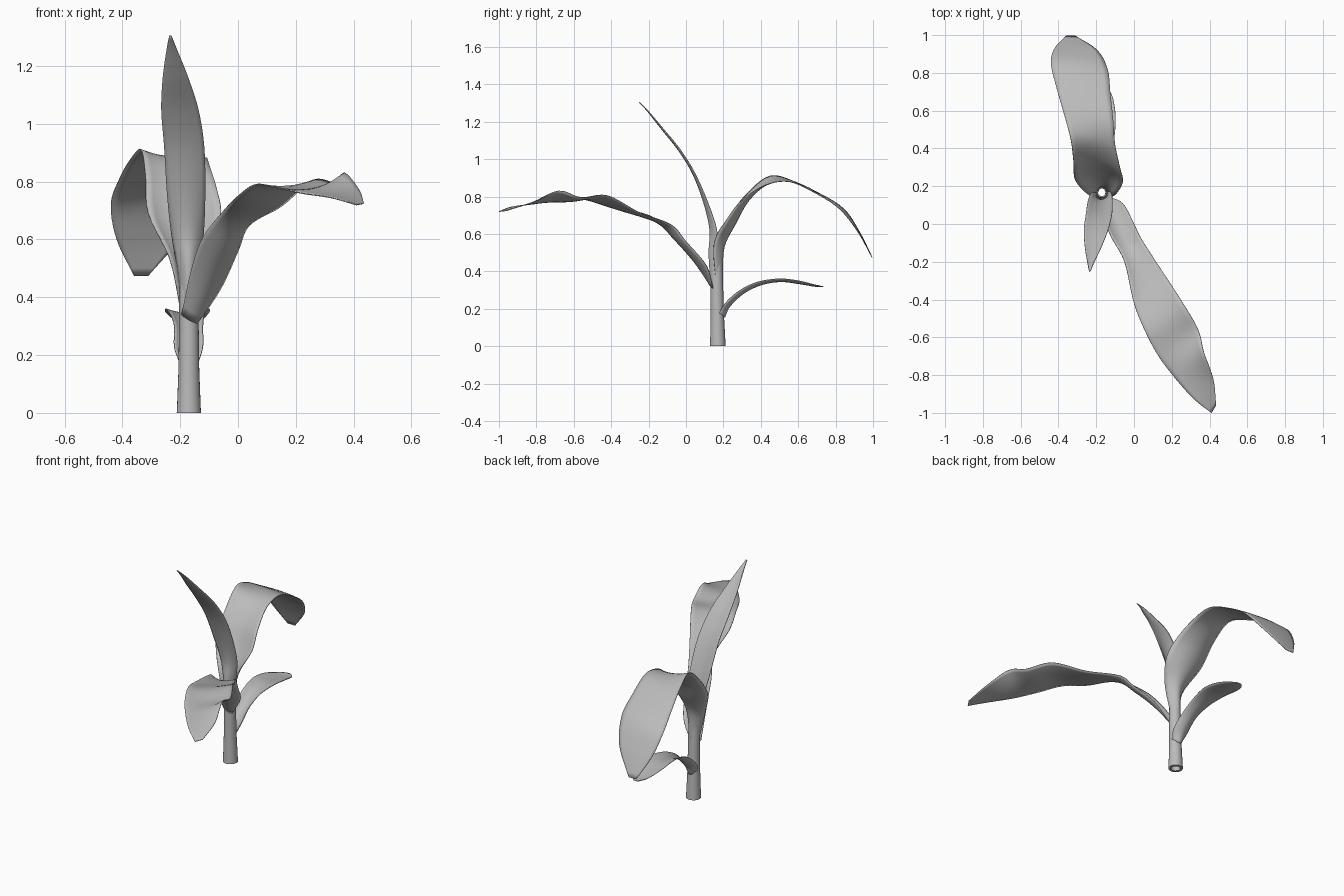
import bpy, bmesh, math
from mathutils import Vector

cube = bpy.data.objects.get("Cube")
if cube:
    bpy.data.objects.remove(cube)

grey = bpy.data.materials.new("plain_grey")
grey.use_nodes = True
colour = (0.5, 0.5, 0.5, 1)
grey.diffuse_color = colour
grey.node_tree.nodes["Principled BSDF"].inputs["Base Color"].default_value = colour

STEPS, ACROSS = 5, 10


def finish(name, bm):
    bmesh.ops.recalc_face_normals(bm, faces=bm.faces)
    me = bpy.data.meshes.new(name)
    bm.to_mesh(me)
    bm.free()
    me.materials.append(grey)
    for p in me.polygons:
        p.use_smooth = True
    ob = bpy.data.objects.new(name, me)
    bpy.context.collection.objects.link(ob)
    return ob


def grid(bm, rows, closed=False):
    vs = [[bm.verts.new(p) for p in r] for r in rows]
    n = len(vs[0])
    for a, b in zip(vs, vs[1:]):
        for j in range(n if closed else n - 1):
            k = (j + 1) % n
            bm.faces.new((a[j], a[k], b[k], b[j]))


def smooth_path(pts):
    """Catmull-Rom curve through the points."""
    p = [Vector(q) for q in pts]
    p = [2 * p[0] - p[1]] + p + [2 * p[-1] - p[-2]]
    out = []
    for i in range(1, len(p) - 2):
        a, b, c, d = p[i - 1:i + 3]
        for s in range(STEPS):
            t = s / STEPS
            out.append(0.5 * (2 * b + (c - a) * t + (2 * a - 5 * b + 4 * c - d) * t * t
                              + (3 * b - a - 3 * c + d) * t ** 3))
    return out + [p[-2]]


def leaf(name, left, right, cups):
    """Blade lofted between two edge curves, bowed by a cup depth per station."""
    L, R = smooth_path(left), smooth_path(right)
    C = [v.x for v in smooth_path([(c, 0, 0) for c in cups])]
    mid = [(a + b) / 2 for a, b in zip(L, R)]
    rows = []
    for i in range(len(L)):
        tan = mid[min(i + 1, len(mid) - 1)] - mid[max(i - 1, 0)]
        nor = (R[i] - L[i]).cross(tan).normalized()
        rows.append([L[i].lerp(R[i], j / ACROSS)
                     + nor * C[i] * 4 * (j / ACROSS) * (1 - j / ACROSS)
                     for j in range(ACROSS + 1)])
    bm = bmesh.new()
    grid(bm, rows)
    ob = finish(name, bm)
    mod = ob.modifiers.new("thickness", 'SOLIDIFY')
    mod.thickness = 0.004
    mod.offset = 0


# Hollow stem, outer wall then inner wall: (radius, y centre, z)
profile = [(0.026, 0.17, 0.0), (0.042, 0.17, 0.0), (0.041, 0.17, 0.02), (0.036, 0.168, 0.15),
           (0.034, 0.165, 0.3), (0.033, 0.163, 0.42), (0.026, 0.166, 0.55),
           (0.02, 0.168, 0.55), (0.025, 0.163, 0.42), (0.026, 0.17, 0.0)]
bm = bmesh.new()
grid(bm, [[(-0.17 + r * math.cos(a), y + r * math.sin(a), z)
           for a in (math.tau * k / 24 for k in range(24))] for r, y, z in profile], True)
stem = finish("stem", bm)
bpy.context.view_layer.objects.active = stem
stem.select_set(True)
bpy.ops.object.shade_smooth_by_angle(angle=math.radians(50))

# Long leaf arching forward
leaf("front_leaf",
     [(-.195, .135, .34), (-.16, .03, .50), (-.12, -.07, .61), (-.05, -.2, .70), (0, -.42, .75),
      (.06, -.57, .79), (.13, -.7, .78), (.22, -.82, .76), (.32, -.93, .745), (.41, -1, .72)],
     [(-.14, .145, .31), (-.06, .11, .43), (0, 0, .56), (.04, -.08, .65), (.15, -.25, .715),
      (.26, -.42, .805), (.34, -.56, .795), (.37, -.68, .83), (.42, -.82, .77), (.435, -.96, .725)],
     [.01, .03, .03, .02, .01, .015, .015, .015, .005, 0])

# Broad leaf arching over the back
leaf("back_leaf",
     [(-.195, .16, .34), (-.235, .15, .53), (-.31, .23, .69), (-.32, .33, .82), (-.335, .45, .91),
      (-.37, .58, .88), (-.41, .72, .81), (-.44, .85, .72), (-.42, .93, .60), (-.36, .995, .475)],
     [(-.145, .16, .34), (-.105, .15, .55), (-.06, .22, .68), (-.075, .3, .78), (-.1, .42, .86),
      (-.11, .55, .88), (-.125, .69, .82), (-.14, .82, .735), (-.195, .92, .61), (-.31, .995, .475)],
     [-.035, -.055, -.05, -.03, -.015, 0, .005, .01, .005, 0])

# Upright leaf leaning forward
leaf("upright_leaf",
     [(-.195, .165, .36), (-.21, .165, .5), (-.23, .16, .62), (-.245, .115, .76), (-.255, .05, .92),
      (-.265, -.03, 1.05), (-.26, -.12, 1.16), (-.247, -.2, 1.255), (-.238, -.25, 1.305)],
     [(-.15, .165, .36), (-.135, .17, .5), (-.12, .165, .62), (-.114, .12, .76), (-.117, .05, .92),
      (-.137, -.03, 1.05), (-.172, -.12, 1.16), (-.21, -.2, 1.255), (-.23, -.25, 1.305)],
     [.035, .045, .035, .02, .012, .01, .008, .004, 0])

# Small low leaf at the back
leaf("low_leaf",
     [(-.2, .175, .17), (-.22, .21, .23), (-.22, .29, .3), (-.235, .39, .345), (-.25, .5, .36),
      (-.25, .6, .35), (-.225, .69, .328), (-.19, .735, .318)],
     [(-.14, .175, .17), (-.122, .21, .23), (-.122, .29, .3), (-.115, .39, .345), (-.1, .5, .36),
      (-.1, .6, .35), (-.12, .69, .328), (-.16, .735, .318)],
     [-.035, -.03, -.025, -.02, -.015, -.015, -.008, 0])
